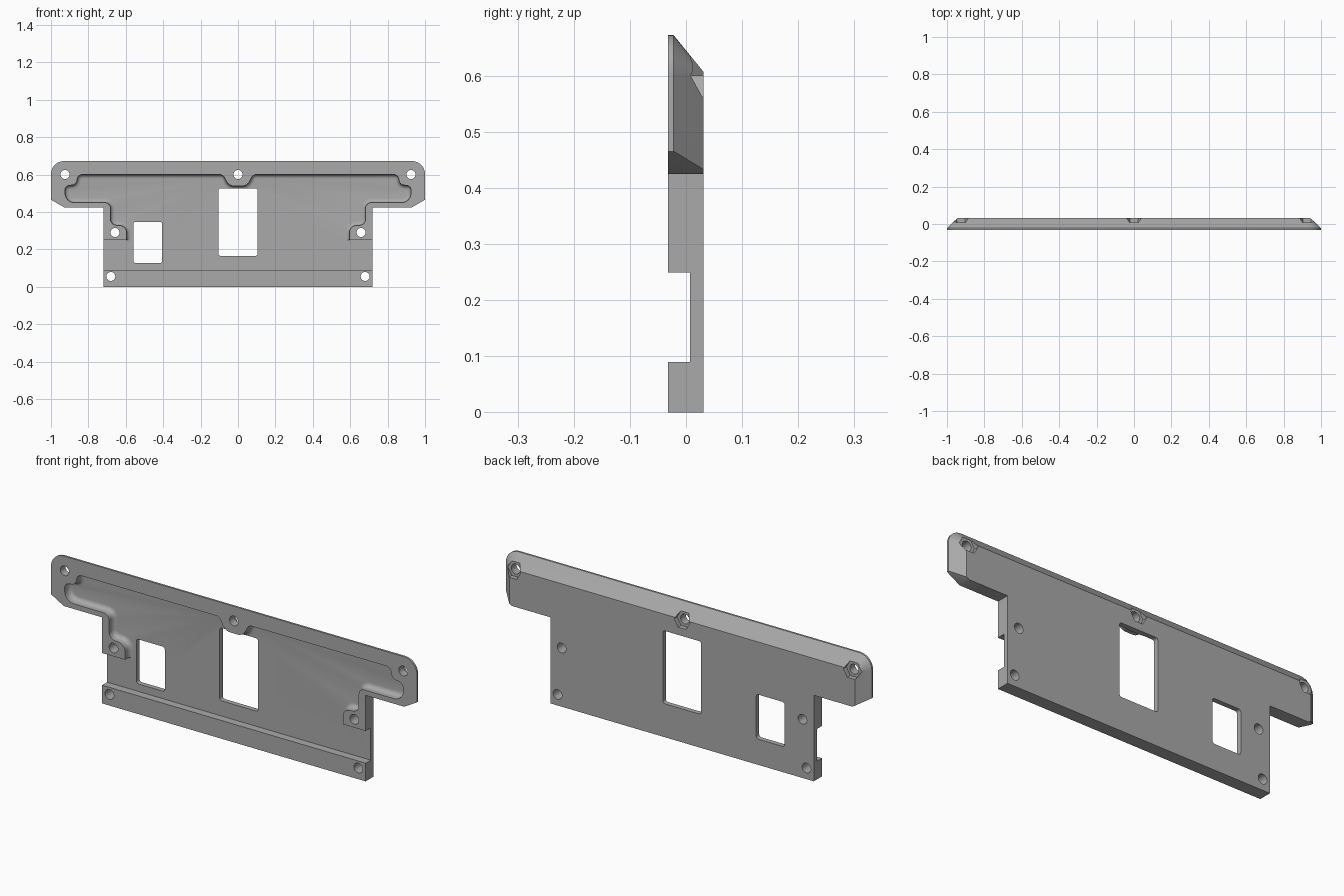
import bpy, bmesh, math
from mathutils import Vector

if "Cube" in bpy.data.objects:
    bpy.data.objects.remove(bpy.data.objects["Cube"])

FRONT, BACK, FLOOR = -0.032, 0.031, 0.007


def rounded(corners, steps=6):
    """Closed outline from (x, z, radius) corners, each filleted by its radius."""
    out, n = [], len(corners)
    for i, (x, z, r) in enumerate(corners):
        p = Vector((x, z))
        if r == 0:
            out.append(p)
            continue
        a = (Vector(corners[i - 1][:2]) - p).normalized()
        b = (Vector(corners[(i + 1) % n][:2]) - p).normalized()
        half = a.angle(b) / 2
        c = p + (a + b).normalized() * (r / math.sin(half))
        s, e = p + a * (r / math.tan(half)) - c, p + b * (r / math.tan(half)) - c
        sweep = s.angle_signed(e)
        a0 = math.atan2(s.y, s.x)
        for k in range(steps + 1):
            t = a0 - sweep * k / steps
            out.append(c + Vector((math.cos(t), math.sin(t))) * r)
    return out


def inset(loop, d):
    """Offset a counter-clockwise loop inward by d."""
    out, n = [], len(loop)
    for i, p in enumerate(loop):
        u = (p - loop[i - 1]).normalized()
        v = (loop[(i + 1) % n] - p).normalized()
        nu, nv = Vector((-u.y, u.x)), Vector((-v.y, v.x))
        out.append(p + (nu + nv) * (d / (1 + nu.dot(nv))))
    return out


def loft(name, rings):
    """Solid through (y, outline) rings."""
    bm = bmesh.new()
    vs = [[bm.verts.new((p[0], y, p[1])) for p in loop] for y, loop in rings]
    n = len(vs[0])
    bm.faces.new(vs[0])
    bm.faces.new(vs[-1][::-1])
    for a, b in zip(vs, vs[1:]):
        for i in range(n):
            j = (i + 1) % n
            bm.faces.new((a[i], b[i], b[j], a[j]))
    bmesh.ops.recalc_face_normals(bm, faces=bm.faces)
    me = bpy.data.meshes.new(name)
    bm.to_mesh(me)
    bm.free()
    ob = bpy.data.objects.new(name, me)
    bpy.context.collection.objects.link(ob)
    return ob


def ngon(x, z, r, n):
    return [Vector((x + r * math.cos(2 * math.pi * k / n),
                    z + r * math.sin(2 * math.pi * k / n))) for k in range(n)]


def mirrored(half):
    return half + [(-p[0], *p[1:]) for p in reversed(half)]


def arc(cx, cz, r, n=10):
    return [(cx + r * math.cos(k * math.pi / 2 / n),
             cz + r * math.sin(k * math.pi / 2 / n)) for k in range(n + 1)]


# Plate with bevelled back along the top and ends
low = [(0.72, 0), (0.72, 0.425), (0.93, 0.425)]
front_loop = mirrored(low + [(1, 0.465)] + arc(0.93, 0.602, 0.07))
back_loop = mirrored(low + [(0.944, 0.433)] + arc(0.936, 0.599, 0.008))
plate = loft("mounting_plate", [(FRONT, front_loop), (-0.022, front_loop), (BACK, back_loop)])

# Front channel, open at both sides
cutters = [loft("channel_cutter", [(-0.06, [(-0.8, 0.09), (0.8, 0.09), (0.8, 0.249), (-0.8, 0.249)]),
                                   (FLOOR, [(-0.8, 0.09), (0.8, 0.09), (0.8, 0.249), (-0.8, 0.249)])])]

# Front pocket wrapping the screw bosses, with a filleted floor edge
pocket = rounded(mirrored([
    (0.595, 0.18, 0), (0.595, 0.328, 0.04), (0.682, 0.328, 0.035), (0.682, 0.45, 0.03),
    (0.925, 0.45, 0.05), (0.925, 0.54, 0.026), (0.865, 0.545, 0.03), (0.855, 0.6, 0.027),
    (0.08, 0.6, 0.03), (0.05, 0.538, 0.05)]))
d = 0.022
rings = [(-0.06, pocket)]
for k in range(7):
    t = k / 6 * math.pi / 2
    rings.append((FLOOR - d + d * math.sin(t), inset(pocket, d * (1 - math.cos(t)))))
cutters.append(loft("pocket_cutter", rings))

# Windows
for x0, x1, z0, z1 in ((-0.105, 0.105, 0.165, 0.525), (-0.56, -0.405, 0.127, 0.347)):
    w = rounded([(x0, z0, 0.012), (x1, z0, 0.012), (x1, z1, 0.012), (x0, z1, 0.012)], 4)
    cutters.append(loft("window_cutter", [(-0.06, w), (0.06, w)]))

# Screw holes, with hexagonal nut recesses behind the top three
for x, z in ((-0.925, 0.6), (0, 0.6), (0.925, 0.6), (-0.658, 0.29), (0.658, 0.29),
             (-0.68, 0.055), (0.68, 0.055)):
    c = ngon(x, z, 0.024, 24)
    cutters.append(loft("hole_cutter", [(-0.06, c), (0.06, c)]))
    if z == 0.6:
        h = ngon(x, z, 0.043, 6)
        cutters.append(loft("nut_cutter", [(0.008, h), (0.06, h)]))

bpy.context.view_layer.objects.active = plate
for c in cutters:
    c.hide_render = True
    m = plate.modifiers.new("cut", 'BOOLEAN')
    m.operation, m.solver, m.object = 'DIFFERENCE', 'EXACT', c
    bpy.ops.object.modifier_apply(modifier=m.name)
for c in cutters:
    bpy.data.objects.remove(c)

# Finish
mat = bpy.data.materials.new("plain grey")
mat.diffuse_color = (0.4, 0.4, 0.4, 1)
mat.use_nodes = True
mat.node_tree.nodes["Principled BSDF"].inputs["Base Color"].default_value = mat.diffuse_color
plate.data.materials.clear()
plate.data.materials.append(mat)
plate.select_set(True)
bpy.ops.object.shade_smooth_by_angle(angle=math.radians(30))
